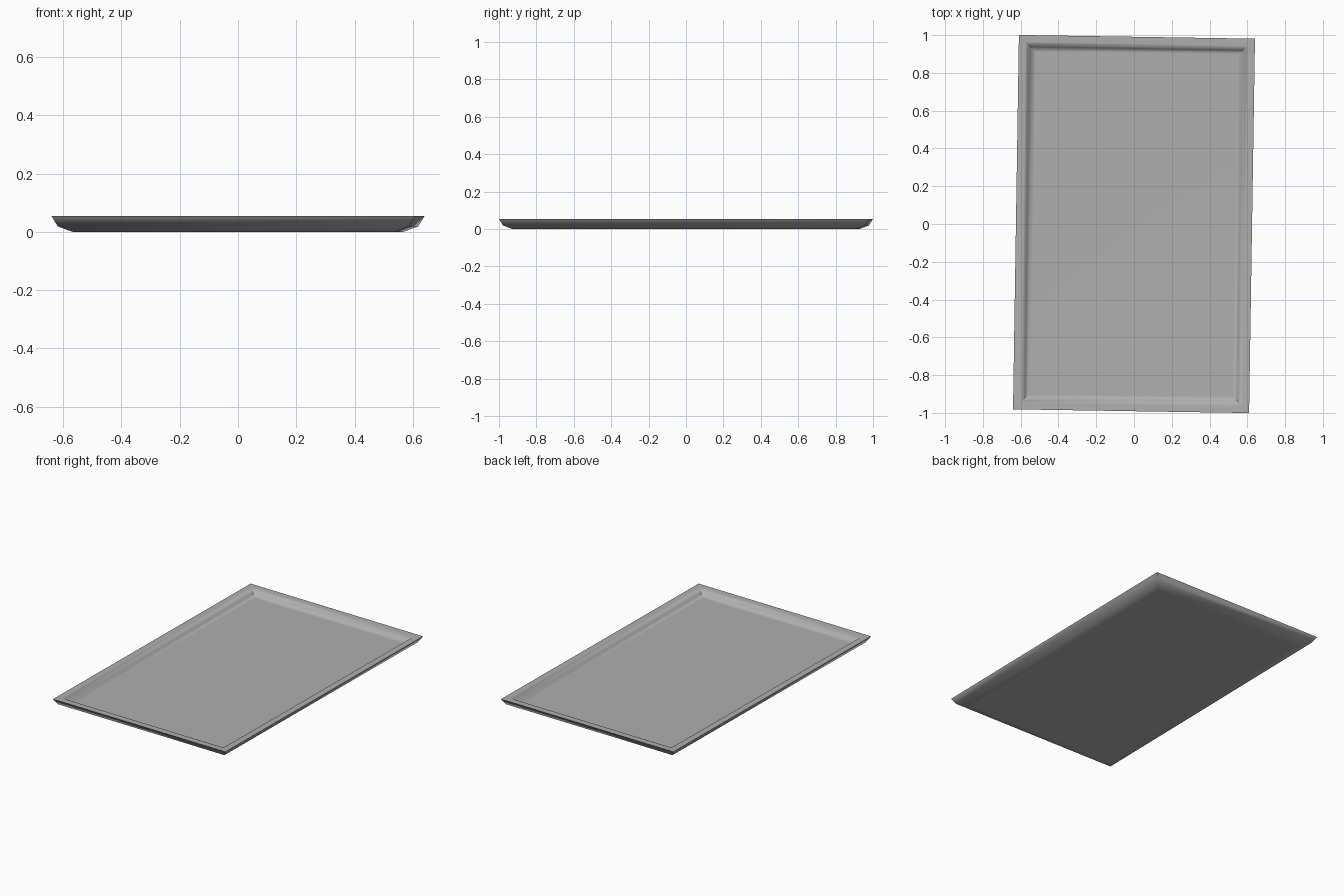
import bpy, bmesh, math

if "Cube" in bpy.data.objects:
    bpy.data.objects.remove(bpy.data.objects["Cube"])

HALF_X, HALF_Y = 0.625, 0.991

# Tray cross-section as (inset from outer edge, height): underside -> rim -> floor
PROFILE = [
    (0.085, 0.0),
    (0.072, 0.0),
    (0.022, 0.019),
    (0.0, 0.055),
    (0.036, 0.055),
    (0.046, 0.052),
    (0.062, 0.032),
    (0.078, 0.019),
    (0.09, 0.018),
]


def ring(bm, inset, z):
    x, y = HALF_X - inset, HALF_Y - inset
    return [bm.verts.new((sx * x, sy * y, z))
            for sx, sy in ((-1, -1), (1, -1), (1, 1), (-1, 1))]


bm = bmesh.new()
rings = [ring(bm, i, z) for i, z in PROFILE]

# Underside, sloped sides, rim and inner walls
bm.faces.new(rings[0][::-1])
for lower, upper in zip(rings, rings[1:]):
    for k in range(4):
        n = (k + 1) % 4
        bm.faces.new((lower[k], lower[n], upper[n], upper[k]))

# Recessed floor
bm.faces.new(rings[-1])
bmesh.ops.recalc_face_normals(bm, faces=bm.faces)

mesh = bpy.data.meshes.new("tray")
bm.to_mesh(mesh)
bm.free()
tray = bpy.data.objects.new("tray", mesh)
bpy.context.collection.objects.link(tray)

# Dark grey finish
grey = bpy.data.materials.new("dark_grey")
grey.diffuse_color = (0.43, 0.43, 0.43, 1)
grey.use_nodes = True
grey.node_tree.nodes["Principled BSDF"].inputs["Base Color"].default_value = grey.diffuse_color
mesh.materials.append(grey)

# The tray sits slightly turned
tray.rotation_euler.z = math.radians(-0.9)

bpy.context.view_layer.objects.active = tray
tray.select_set(True)
bpy.ops.object.shade_smooth_by_angle(angle=math.radians(50))

# Keep the large flat areas evenly shaded
flat = tray.modifiers.new("flat_shading", 'WEIGHTED_NORMAL')
flat.keep_sharp = True
